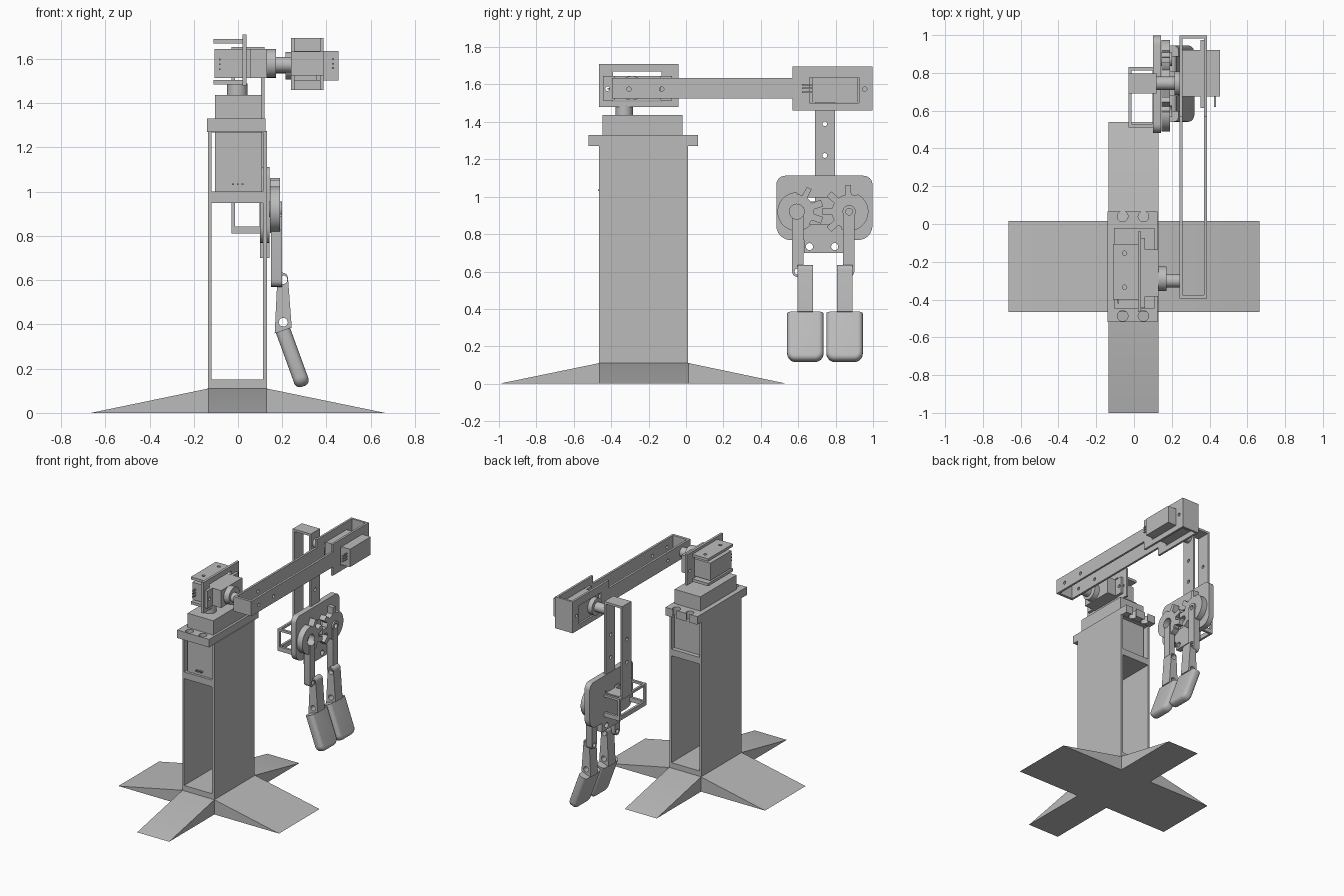
import bpy, bmesh, math
from mathutils import Vector

old = bpy.data.objects.get("Cube")
if old:
    bpy.data.objects.remove(old, do_unlink=True)

gray = bpy.data.materials.new("plain_gray")
gray.use_nodes = True
gray.diffuse_color = (0.5, 0.5, 0.5, 1)
gray.node_tree.nodes["Principled BSDF"].inputs["Base Color"].default_value = (0.5, 0.5, 0.5, 1)
parts = []


def prism(name, axis, pts, a, b):
    """Extrude a 2D profile along an axis from a to b."""
    place = {"x": lambda u, v, w: (w, u, v),
             "y": lambda u, v, w: (u, w, v),
             "z": lambda u, v, w: (u, v, w)}[axis]
    bm = bmesh.new()
    low = [bm.verts.new(place(u, v, a)) for u, v in pts]
    high = [bm.verts.new(place(u, v, b)) for u, v in pts]
    bm.faces.new(low)
    bm.faces.new(high)
    n = len(pts)
    for i in range(n):
        j = (i + 1) % n
        bm.faces.new((low[i], low[j], high[j], high[i]))
    bmesh.ops.recalc_face_normals(bm, faces=bm.faces)
    mesh = bpy.data.meshes.new(name)
    bm.to_mesh(mesh)
    bm.free()
    mesh.materials.append(gray)
    obj = bpy.data.objects.new(name, mesh)
    bpy.context.collection.objects.link(obj)
    parts.append(obj)
    return obj


def box(name, x, y, z):
    return prism(name, "z", [(x[0], y[0]), (x[1], y[0]), (x[1], y[1]), (x[0], y[1])], *z)


def cyl(name, axis, centre, r, a, b, sides=32):
    turn = [2 * math.pi * i / sides for i in range(sides)]
    return prism(name, axis, [(centre[0] + r * math.cos(t), centre[1] + r * math.sin(t)) for t in turn], a, b)


def bake(obj):
    """Apply the modifiers of an object."""
    bpy.context.view_layer.update()
    graph = bpy.context.evaluated_depsgraph_get()
    mesh = bpy.data.meshes.new_from_object(obj.evaluated_get(graph))
    obj.modifiers.clear()
    obj.data = mesh


def cut(obj, *cutters):
    for c in cutters:
        mod = obj.modifiers.new("cut", "BOOLEAN")
        mod.operation = "DIFFERENCE"
        mod.solver = "EXACT"
        mod.object = c
    bake(obj)
    for c in cutters:
        parts.remove(c)
        bpy.data.objects.remove(c, do_unlink=True)
    return obj


def holes(obj, axis, centres, r, a, b):
    return cut(obj, *[cyl("hole", axis, c, r, a, b, 20) for c in centres])


# Cross-shaped foot with sloping wings
prism("foot_sideways", "y", [(-.665, 0), (.665, 0), (.13, .11), (-.135, .11)], -.465, .015)
prism("foot_lengthways", "x", [(-1, 0), (.54, 0), (.015, .11), (-.465, .11)], -.135, .13)

# Hollow tower with a lower opening and a motor bay
tower = box("tower", (-.135, .13), (-.465, .012), (.1, 1.275))
cut(tower, box("lower", (-.12, .112), (-.6, .2), (.15, .95)),
    box("bay", (-.12, .112), (-.6, .2), (1.0, 1.268)))
box("base_motor", (-.105, .108), (-.447, -.02), (1.0, 1.437))
for k in range(3):
    box("base_motor_pin", (-.026 + k * .021, -.018 + k * .021), (-.47, -.44), (1.03, 1.038))

# Two stacked cap plates with bolt holes
for name, z in (("cap_lower", (1.27, 1.3)), ("cap_upper", (1.3, 1.33))):
    holes(box(name, (-.14, .125), (-.52, .065), z), "z",
          [(x, y) for x in (-.06, .05) for y in (-.487, .04)], .028, 1.2, 1.4)

# Turning shaft and shoulder bracket
cyl("turn_shaft", "z", (-.003, -.33), .046, 1.43, 1.49)
plate = box("shoulder_plate", (.02, .038), (-.465, -.04), (1.48, 1.71))
cut(plate, box("window", (0, .1), (-.39, -.13), (1.51, 1.67)))
holes(plate, "x", [(-.42, 1.577), (-.075, 1.577)], .012, 0, .1)
holes(box("shoulder_top_plate", (-.11, .022), (-.4, -.105), (1.67, 1.69)), "z",
      [(-.05, -.155), (-.05, -.335)], .012, 1.6, 1.75)
box("shoulder_bottom_plate", (-.11, .022), (-.4, -.105), (1.485, 1.506))

# Shoulder motor and its output
box("shoulder_motor", (-.107, .13), (-.385, -.135), (1.515, 1.645))
holes(box("shoulder_motor_flange", (.038, .058), (-.445, -.075), (1.515, 1.645)), "x",
      [(-.42, 1.577), (-.095, 1.577)], .012, 0, .1)
for k in range(3):
    box("shoulder_motor_pin", (-.087, -.079), (-.42, -.38), (1.55 + k * .022, 1.558 + k * .022))
cyl("shoulder_gearbox", "x", (-.29, 1.58), .065, .12, .172)
cyl("shoulder_shaft", "x", (-.3, 1.575), .035, .17, .245)

# Upper arm: open frame widening into the elbow housing
arm_profile = [(-.395, 1.525), (.57, 1.525), (.57, 1.46), (.997, 1.46),
               (.997, 1.695), (.57, 1.695), (.57, 1.635), (-.395, 1.635)]
arm = prism("upper_arm", "x", arm_profile, .24, .386)
cut(arm, box("channel", (.256, .37), (-.375, .982), (1.4, 1.8)))
cut(arm, box("motor_window", (.2, .42), (.66, .925), (1.5, 1.638)))
holes(arm, "x", [(-.305, 1.575), (-.13, 1.575), (.955, 1.575)], .012, .2, .42)

# Elbow motor
box("elbow_motor", (.25, .455), (.675, .92), (1.503, 1.637))
box("elbow_motor_flange", (.352, .37), (.615, .975), (1.503, 1.637))
for k in range(3):
    box("elbow_motor_pin", (.424, .434), (.62, .68), (1.555 + k * .02, 1.563 + k * .02))
cyl("elbow_gearbox", "x", (.745, 1.57), .062, .215, .255)
cyl("elbow_shaft", "x", (.745, 1.57), .035, .115, .22)

# Forearm: hanging open frame
forearm = box("forearm", (-.03, .12), (.69, .797), (.96, 1.655))
cut(forearm, box("channel", (-.014, .104), (.6, .9), (.975, 1.638)))
holes(forearm, "x", [(.742, 1.39), (.742, 1.22)], .013, -.1, .2)

# Open cage for the gripper motor
cage = box("gripper_cage", (-.03, .115), (.512, .83), (.81, .975))
cut(cage, box("along_y", (-.013, .097), (.4, .9), (.843, .958)))
cut(cage, box("along_z", (-.013, .097), (.53, .812), (.7, 1.1)))
cut(cage, box("along_x", (-.1, .097), (.53, .812), (.843, .958)))

# Gripper back plate with rounded corners and centre opening
corners = []
for cy, cz, start in ((.95, 1.065, 0), (.53, 1.065, 90), (.56, .845, 180), (.92, .845, 270)):
    r = .047 if cz > 1 else .077
    for s in range(7):
        t = math.radians(start + s * 15)
        corners.append((cy + r * math.cos(t), cz + r * math.sin(t)))
back = prism("gripper_plate", "x", corners, .1, .142)
cut(back, box("opening", (0, .2), (.65, .81), (.855, .995)))
cut(back, cyl("gear_hole", "x", (.592, .92), .04, 0, .2))
holes(box("gripper_tab", (.1, .142), (.632, .85), (.7, .775)), "x",
      [(.66, .733), (.795, .733)], .019, 0, .2)


# Two meshing gears with teeth on the facing sides
def gear(name, cy, cz, facing, teeth, bore):
    pts = []
    for i in range(96):
        t = 2 * math.pi * i / 96
        off = [abs(math.degrees(math.remainder(t - facing - math.radians(a), 2 * math.pi))) for a in teeth]
        r = .143 if min(off) < 9 else (.092 if min(off) < 25 else .103)
        pts.append((cy + r * math.cos(t), cz + r * math.sin(t)))
    return holes(prism(name, "x", pts, .145, .19), "x", [(cy, cz)], bore, 0, .3)


gear("left_gear", .592, .92, 0, (62, 20, -20), .04)
gear("right_gear", .872, .92, math.pi, (-88, -42, 0, 42), .018)
holes(cyl("gear_hub", "x", (.872, .92), .035, .14, .2), "x", [(.872, .92)], .018, 0, .3)

# Fingers: knuckle link, middle link and rounded pad
for side, knuckle_y, finger_y in (("left", .597, .638), ("right", .87, .848)):
    link = [(knuckle_y - .03, .9), (knuckle_y - .03, .6)]
    link += [(knuckle_y + .03 * math.cos(t), .6 + .03 * math.sin(t))
             for t in [math.pi * (1 + s / 8) for s in range(1, 8)]]
    link += [(knuckle_y + .03, .6), (knuckle_y + .03, .9)]
    knuckle = prism(side + "_knuckle_link", "x", link, .15, .2)
    if side == "left":
        cut(knuckle, cyl("bore", "x", (.592, .92), .04, 0, .3))
    holes(knuckle, "x", [(knuckle_y, .6)], .016, 0, .3)
    arc = [(.202 + .024 * math.cos(t), .61 + .024 * math.sin(t))
           for t in [math.pi * s / 8 for s in range(9)]]
    middle = prism(side + "_middle_link", "y", arc + [(.166, .36), (.243, .385)],
                   finger_y - .042, finger_y + .042)
    holes(middle, "y", [(.203, .602), (.205, .41)], .02, .4, 1.1)

    pad = box(side + "_finger_pad", (-.034, .034), (-.097, .097), (-.27, 0))
    bm = bmesh.new()
    bm.from_mesh(pad.data)
    upright = [e for e in bm.edges if abs(e.verts[0].co.y - e.verts[1].co.y) < .01
               and abs(e.verts[0].co.z - e.verts[1].co.z) < .01 and e.verts[0].co.z < -.1]
    bmesh.ops.bevel(bm, geom=upright, offset=.045, segments=6, profile=.5, affect="EDGES")
    rim = [e for e in bm.edges if abs(e.verts[0].co.x - e.verts[1].co.x) < .001
           and not (e.verts[0].co.z > -.01 and e.verts[1].co.z > -.01)]
    bmesh.ops.bevel(bm, geom=rim, offset=.026, segments=5, profile=.5, affect="EDGES")
    bm.to_mesh(pad.data)
    bm.free()
    pad.rotation_euler.y = math.radians(-20)
    pad.location = Vector((.203, finger_y, .374))

# Smooth round surfaces while keeping hard edges
bpy.ops.object.select_all(action="DESELECT")
for obj in parts:
    obj.select_set(True)
bpy.context.view_layer.objects.active = parts[0]
bpy.ops.object.shade_smooth_by_angle(angle=math.radians(30))
